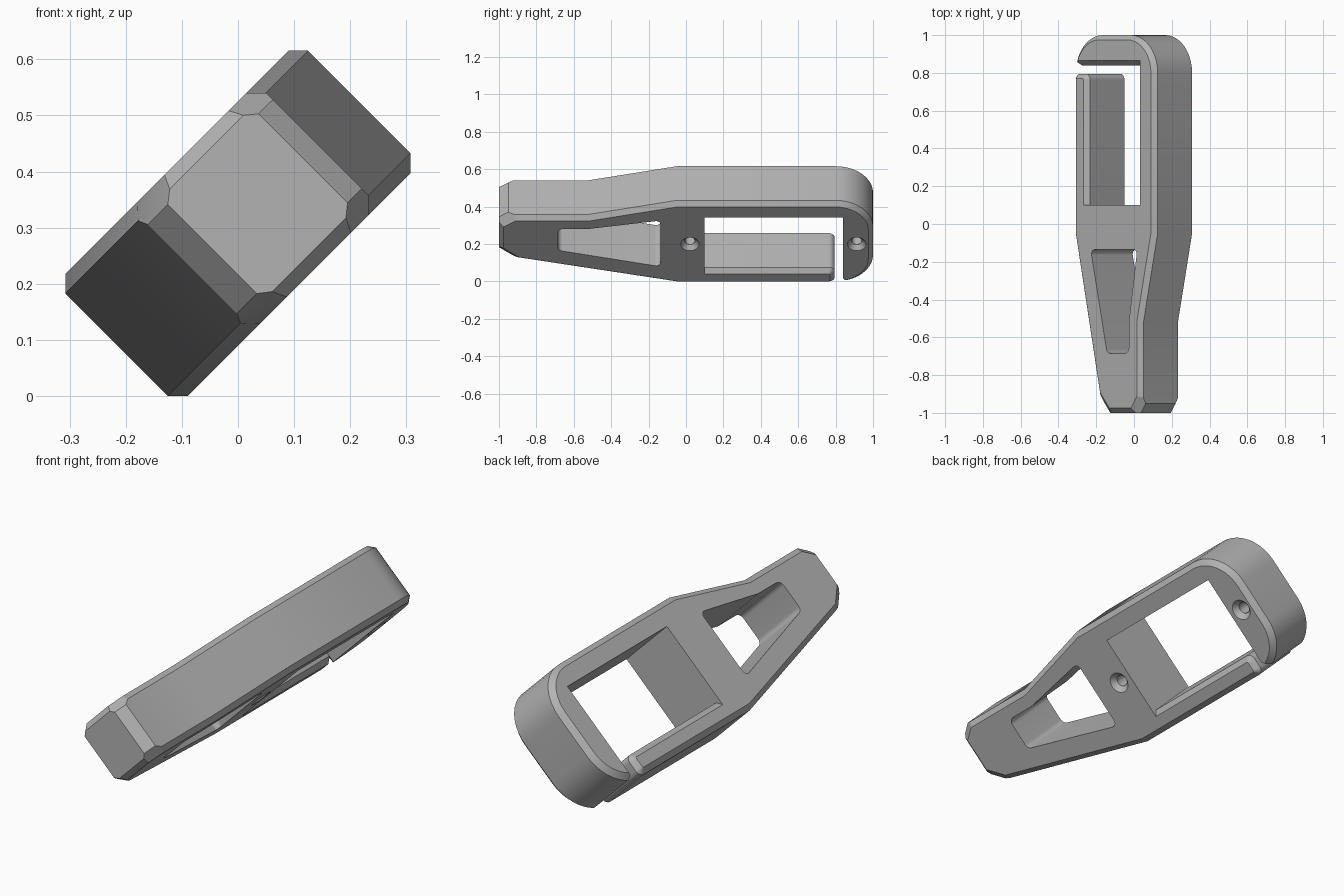
import bpy, bmesh, math
from mathutils import Matrix, Vector

if "Cube" in bpy.data.objects:
    bpy.data.objects.remove(bpy.data.objects["Cube"], do_unlink=True)

HALF = 0.154      # half thickness
CHAMFER = 0.025
SLOT = 0.2        # half width of the slot
BASE, ARM_END, HOOK = 0.1, 0.795, 0.84

grey = bpy.data.materials.new("plain grey")
grey.use_nodes = True
grey.diffuse_color = (0.45, 0.45, 0.45, 1)
grey.node_tree.nodes["Principled BSDF"].inputs["Base Color"].default_value = (0.45, 0.45, 0.45, 1)


def outline(corners, steps=10):
    """Closed outline from (x, y, fillet radius) corners."""
    pts = []
    for i, (x, y, r) in enumerate(corners):
        p = Vector((x, y))
        if r == 0:
            pts.append(p)
            continue
        a = (Vector(corners[i - 1][:2]) - p).normalized()
        b = (Vector(corners[(i + 1) % len(corners)][:2]) - p).normalized()
        half = a.angle(b) / 2
        centre = p + (a + b).normalized() * (r / math.sin(half))
        start = p + a * (r / math.tan(half)) - centre
        end = p + b * (r / math.tan(half)) - centre
        sweep = math.atan2(start.x * end.y - start.y * end.x, start.dot(end))
        for k in range(steps + 1):
            pts.append(centre + Matrix.Rotation(sweep * k / steps, 2) @ start)
    return pts


def to_object(name, bm):
    bmesh.ops.recalc_face_normals(bm, faces=bm.faces)
    mesh = bpy.data.meshes.new(name)
    bm.to_mesh(mesh)
    bm.free()
    mesh.materials.append(grey)
    ob = bpy.data.objects.new(name, mesh)
    bpy.context.collection.objects.link(ob)
    return ob


def prism(name, corners, half=HALF, chamfer=0.0, planes=()):
    """Extruded outline with optional rim chamfer and trimming planes."""
    bm = bmesh.new()
    face = bm.faces.new([bm.verts.new((p.x, p.y, -half)) for p in outline(corners)])
    ext = bmesh.ops.extrude_face_region(bm, geom=[face])
    bmesh.ops.translate(bm, vec=(0, 0, 2 * half),
                        verts=[g for g in ext["geom"] if isinstance(g, bmesh.types.BMVert)])
    bmesh.ops.recalc_face_normals(bm, faces=bm.faces)
    if chamfer:
        rim = [e for e in bm.edges if abs(e.verts[0].co.z - e.verts[1].co.z) < 1e-5]
        bmesh.ops.bevel(bm, geom=rim, offset=chamfer, segments=1, affect='EDGES')
    for point, normal in planes:
        res = bmesh.ops.bisect_plane(bm, geom=bm.verts[:] + bm.edges[:] + bm.faces[:],
                                     plane_co=point, plane_no=normal, clear_outer=True)
        rim = [g for g in res["geom_cut"] if isinstance(g, bmesh.types.BMEdge)]
        bmesh.ops.contextual_create(bm, geom=rim)
    return to_object(name, bm)


def rod(name, start, end, r1, r2, sides=32):
    """Cone or rod between two points."""
    bm = bmesh.new()
    a, b = Vector(start), Vector(end)
    turn = (b - a).to_track_quat('Z', 'Y').to_matrix().to_4x4()
    bmesh.ops.create_cone(bm, cap_ends=True, segments=sides, radius1=r1, radius2=r2,
                          depth=(b - a).length,
                          matrix=Matrix.Translation((a + b) / 2) @ turn)
    return to_object(name, bm)


def cut(target, cutter):
    cutter.hide_render = True
    bpy.context.view_layer.objects.active = target
    mod = target.modifiers.new("cut", 'BOOLEAN')
    mod.operation, mod.solver, mod.object = 'DIFFERENCE', 'EXACT', cutter
    bpy.ops.object.modifier_apply(modifier=mod.name)
    bpy.data.objects.remove(cutter, do_unlink=True)


# Deeper chamfers where the grip's end corners meet the flat faces
corner_planes = [((x, y, s * 0.112), (nx, ny, s))
                 for x, y, nx, ny in ((0.182, -0.975, 0.81, -0.58), (-0.09, -0.97, -0.77, -0.64))
                 for s in (-1, 1)]

# Main body: tapered grip, rail and rounded hook end
body = prism("body", [(-0.306, -0.05, 0), (-0.115, -0.94, 0), (-0.065, -1, 0),
                      (0.164, -1, 0), (0.2, -0.95, 0), (0.2, -0.52, 0),
                      (0.306, -0.05, 0), (0.306, 1, 0.2), (-0.306, 1, 0.2)],
             chamfer=CHAMFER, planes=corner_planes)

# Slot opening, flared to trim the tip of the hook
cut(body, prism("slot_cutter", [(-0.5, BASE, 0), (SLOT, BASE, 0), (SLOT, HOOK, 0),
                                (-0.26, HOOK, 0), (-0.315, HOOK + 0.05, 0),
                                (-0.5, HOOK + 0.05, 0)], half=0.3))

# Window in the grip
cut(body, prism("window_cutter", [(-0.17, -0.135, 0.025), (-0.047, -0.685, 0.03),
                                  (0.115, -0.685, 0.03), (0.115, -0.52, 0),
                                  (0.178, -0.135, 0.025)], half=0.3))

# Chamfer on the upper lip of the hook
cut(body, rod("lip_cutter", (-0.5, HOOK, HALF), (SLOT, HOOK, HALF), CHAMFER, CHAMFER, sides=4))

# Countersunk blind screw holes on the underside
for y in (0.021, 0.913):
    cut(body, rod("sink_cutter", (0, y, -HALF - 0.005), (0, y, -HALF + 0.025), 0.054, 0.028))
    cut(body, rod("bore_cutter", (0, y, -HALF - 0.01), (0, y, -HALF + 0.12), 0.027, 0.027))

# Spring arm closing the slot
arm = prism("spring_arm", [(-0.306, 0.05, 0), (-SLOT, 0.05, 0),
                           (-SLOT, ARM_END, 0.032), (-0.306, ARM_END, 0.032)],
            chamfer=CHAMFER)

# Tip the part over onto its edge and shade it
pose = Matrix.Translation((0, 0, 0.3077)) @ Matrix.Rotation(math.radians(-45), 4, 'Y')
bpy.ops.object.select_all(action='DESELECT')
for ob in (body, arm):
    ob.data.transform(pose)
    ob.select_set(True)
bpy.context.view_layer.objects.active = body
bpy.ops.object.shade_smooth_by_angle(angle=math.radians(24))
